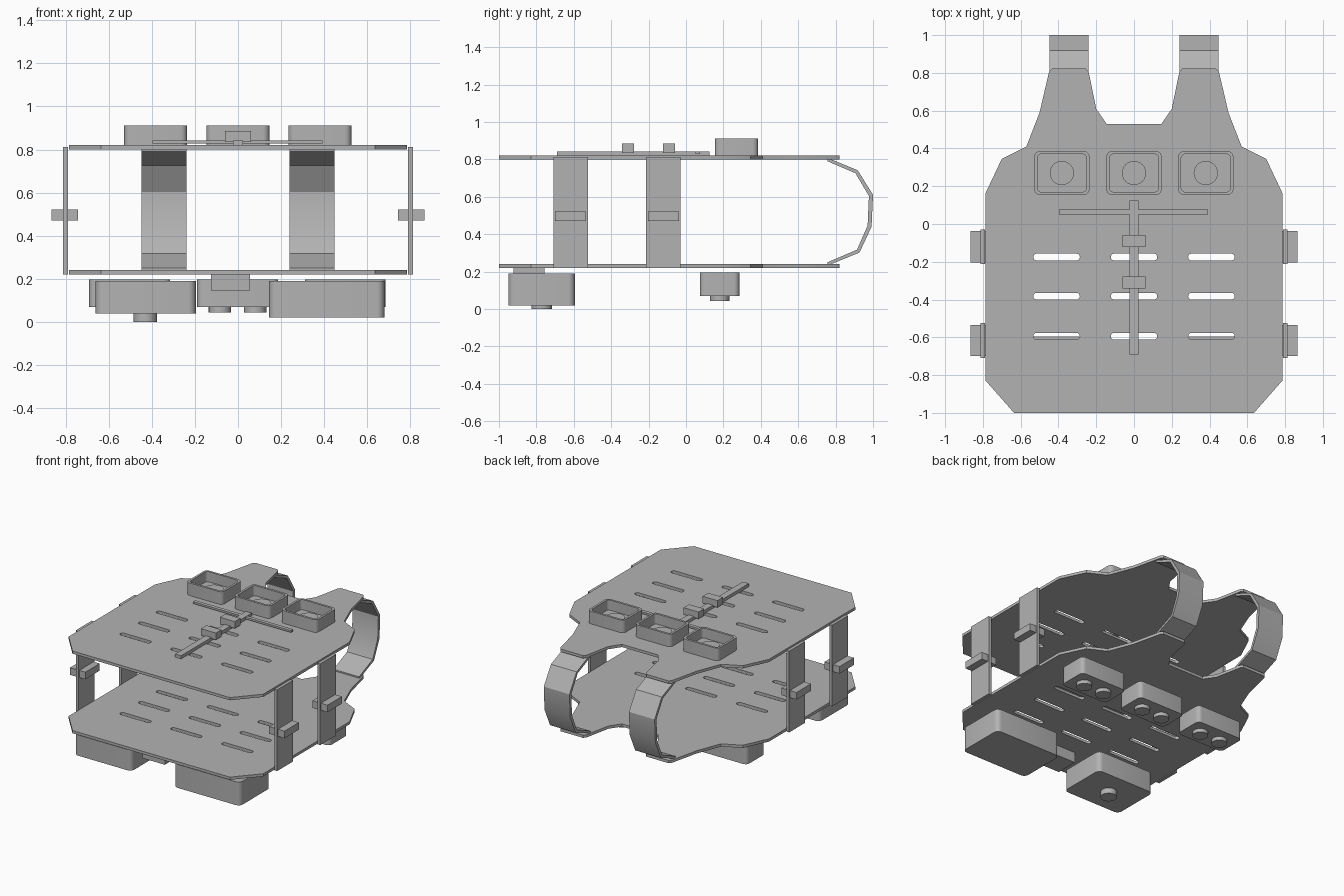
import bpy, bmesh, math
from mathutils import Matrix, Vector

if "Cube" in bpy.data.objects:
    bpy.data.objects.remove(bpy.data.objects["Cube"], do_unlink=True)

GREY = (0.45, 0.45, 0.45, 1)
grey = bpy.data.materials.new("plain_grey")
grey.use_nodes = True
grey.diffuse_color = GREY
grey.node_tree.nodes["Principled BSDF"].inputs["Base Color"].default_value = GREY


def slab(name, outlines, low, high, axes=Matrix()):
    """Extrude outlines (the first is the rim, the others are holes) from low to high."""
    curve = bpy.data.curves.new(name, "CURVE")
    curve.dimensions = "2D"
    curve.fill_mode = "BOTH"
    curve.extrude = (high - low) / 2
    for outline in outlines:
        spline = curve.splines.new("POLY")
        spline.points.add(len(outline) - 1)
        for point, (a, b) in zip(spline.points, outline):
            point.co = (a, b, 0, 1)
        spline.use_cyclic_u = True
    helper = bpy.data.objects.new(name + "_outline", curve)
    bpy.context.collection.objects.link(helper)
    deps = bpy.context.evaluated_depsgraph_get()
    mesh = bpy.data.meshes.new_from_object(helper.evaluated_get(deps))
    bpy.data.objects.remove(helper, do_unlink=True)
    mesh.transform(axes @ Matrix.Translation((0, 0, (low + high) / 2)))
    bm = bmesh.new()
    bm.from_mesh(mesh)
    bmesh.ops.remove_doubles(bm, verts=bm.verts, dist=1e-5)
    bmesh.ops.recalc_face_normals(bm, faces=bm.faces)
    bm.to_mesh(mesh)
    bm.free()
    mesh.materials.clear()
    mesh.materials.append(grey)
    part = bpy.data.objects.new(name, mesh)
    bpy.context.collection.objects.link(part)
    bpy.ops.object.select_all(action="DESELECT")
    part.select_set(True)
    bpy.context.view_layer.objects.active = part
    bpy.ops.object.shade_smooth_by_angle(angle=math.radians(30))
    return part


def rounded(x, y, width, depth, radius, steps=5):
    """Rounded rectangle centred on x, y."""
    points = []
    for quarter, (sx, sy) in enumerate([(1, 1), (-1, 1), (-1, -1), (1, -1)]):
        for i in range(steps + 1):
            angle = (quarter + i / steps) * math.pi / 2
            p = (x + sx * (width / 2 - radius) + radius * math.cos(angle),
                 y + sy * (depth / 2 - radius) + radius * math.sin(angle))
            if not points or (Vector(p) - Vector(points[-1])).length > 1e-4:
                points.append(p)
    return points


def circle(x, y, radius, sides=24):
    return [(x + radius * math.cos(i * math.tau / sides),
             y + radius * math.sin(i * math.tau / sides)) for i in range(sides)]


def box(name, x0, x1, y0, y1, z0, z1):
    return slab(name, [[(x0, y0), (x1, y0), (x1, y1), (x0, y1)]], z0, z1)


# Front and back vest panels with rows of webbing slots
half = [(0.145, 0.53), (0.2, 0.61), (0.24, 0.805), (0.255, 0.822), (0.435, 0.822),
        (0.45, 0.805), (0.5, 0.59), (0.57, 0.41), (0.7, 0.345), (0.785, 0.165),
        (0.785, -0.83), (0.635, -1)]
panel = half + [(-x, y) for x, y in reversed(half)]
slots = [rounded(x, y, 0.246, 0.036, 0.0175)
         for x in (-0.41, 0, 0.41) for y in (-0.175, -0.382, -0.594)]
slab("upper_panel", [panel] + slots, 0.8, 0.82)
slab("lower_panel", [panel] + slots, 0.22, 0.24)

# Shoulder straps, bent around the open end
outer = [(0.757, 0.808), (0.918, 0.742), (1, 0.61), (0.992, 0.44), (0.928, 0.302), (0.757, 0.232)]
inner = [(0.757, 0.79), (0.906, 0.726), (0.978, 0.604), (0.971, 0.446), (0.914, 0.317), (0.757, 0.25)]
sideways = Matrix(((0, 0, 1, 0), (1, 0, 0, 0), (0, 1, 0, 0), (0, 0, 0, 1)))
for side, x in (("right", -0.447), ("left", 0.24)):
    slab(side + "_shoulder_strap", [outer + inner[::-1]], x, x + 0.207, sideways)

# Side straps with buckles
for side, s in (("right", -1), ("left", 1)):
    for place, y in (("front", -0.617), ("rear", -0.121)):
        xs = sorted((s * 0.79, s * 0.812))
        box(f"{side}_{place}_side_strap", *xs, y - 0.092, y + 0.092, 0.22, 0.812)
        xs = sorted((s * 0.742, s * 0.865))
        box(f"{side}_{place}_side_buckle", *xs, y - 0.083, y + 0.083, 0.47, 0.522)

# Open pouches on the upper panel, each with a disc inside
for place, x in (("right", -0.382), ("middle", 0), ("left", 0.38)):
    y = 0.27
    slab(place + "_open_pouch", [rounded(x, y, 0.292, 0.232, 0.03),
                                 rounded(x, y, 0.26, 0.2, 0.02)], 0.815, 0.912)
    slab(place + "_pouch_floor", [rounded(x, y, 0.262, 0.202, 0.02)], 0.815, 0.838)
    slab(place + "_pouch_disc", [circle(x, y, 0.064)], 0.83, 0.856)

# Chest webbing with two clips
box("centre_webbing", -0.024, 0.024, -0.69, 0.125, 0.815, 0.843)
box("cross_webbing", -0.397, 0.392, 0.05, 0.076, 0.828, 0.842)
for place, y in (("front", -0.309), ("rear", -0.091)):
    box(place + "_clip", -0.06, 0.06, y - 0.032, y + 0.032, 0.835, 0.885)

# Closed pouches under the lower panel, each with two snaps
for place, x in (("right", -0.503), ("middle", -0.002), ("left", 0.498)):
    slab(place + "_closed_pouch", [rounded(x, 0.18, 0.375, 0.212, 0.03)], 0.07, 0.196)
    for end, dx in (("right", -0.082), ("left", 0.082)):
        slab(f"{place}_pouch_{end}_snap", [circle(x + dx, 0.18, 0.052)], 0.044, 0.08)

# Large utility pouches and the small radio clip
slab("left_utility_pouch", [rounded(0.412, -0.772, 0.535, 0.355, 0.035)], 0.02, 0.19)
slab("right_utility_pouch", [rounded(-0.428, -0.772, 0.465, 0.355, 0.035)], 0.04, 0.19)
slab("utility_snap", [circle(-0.43, -0.772, 0.055)], 0, 0.05)
box("small_clip", -0.125, 0.055, -0.922, -0.757, 0.145, 0.225)
